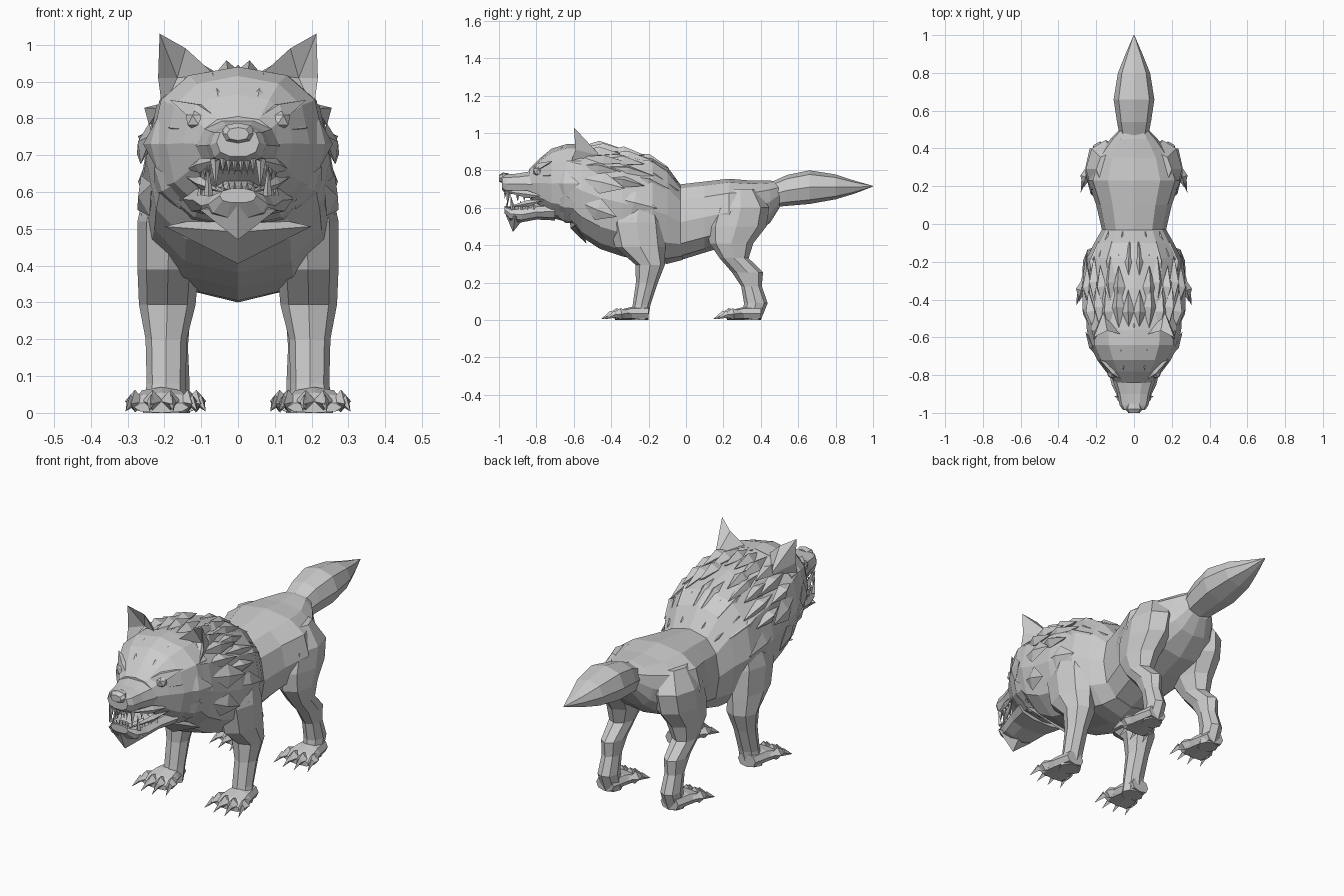
import bpy, bmesh
from math import sin, cos, radians, pi
from mathutils import Vector

cube = bpy.data.objects.get("Cube")
if cube:
    bpy.data.objects.remove(cube)


def finish(name, bm, mirror=False):
    bmesh.ops.recalc_face_normals(bm, faces=bm.faces)
    mesh = bpy.data.meshes.new(name)
    bm.to_mesh(mesh)
    bm.free()
    obj = bpy.data.objects.new(name, mesh)
    bpy.context.collection.objects.link(obj)
    if mirror:
        obj.modifiers.new("Mirror", 'MIRROR').use_mirror_merge = False


def soft(v, power=0.82):
    return (1 if v > 0 else -1) * abs(v) ** power


def across(section, angle, x=0):
    """Point on an upright slice: y, half width, bottom, top."""
    y, w, low, high = section
    return Vector((x + w * soft(cos(angle)), y,
                   (low + high) / 2 + (high - low) / 2 * soft(sin(angle))))


def level(section, angle):
    """Point on a level slice: z, centre x, half width, front, back."""
    z, x, w, front, back = section
    return Vector((x + w * cos(angle), (front + back) / 2 + (back - front) / 2 * sin(angle), z))


def loft(name, sections, point=across, sides=12, mirror=False, **extra):
    bm = bmesh.new()
    angles = [2 * pi * i / sides for i in range(sides)]
    rings = [[bm.verts.new(point(s, a, **extra)) for a in angles] for s in sections]
    for r, q in zip(rings, rings[1:]):
        for i in range(sides):
            bm.faces.new((r[i - 1], r[i], q[i], q[i - 1]))
    bm.faces.new(rings[0])
    bm.faces.new(rings[-1])
    finish(name, bm, mirror)


def spike(bm, base, tip, width, thick, normal=(0, 0, 1), mid=0.0):
    """Four-sided point; mid moves the widest place towards the tip."""
    base, tip, normal = Vector(base), Vector(tip), Vector(normal)
    along = (tip - base).normalized()
    side = along.cross(normal).normalized()
    up = side.cross(along)
    centre = base.lerp(tip, mid)
    ring = [bm.verts.new(centre + v)
            for v in (side * width, up * thick, -side * width, -up * thick)]
    ends = [bm.verts.new(base), bm.verts.new(tip)]
    for i in range(4):
        for end in ends:
            bm.faces.new((ring[i - 1], ring[i], end))


def surface(sections, y, angle):
    for a, b in zip(sections, sections[1:]):
        if a[0] >= y >= b[0]:
            f = (a[0] - y) / (a[0] - b[0])
            return across([u + (v - u) * f for u, v in zip(a, b)], angle)
    return across(sections[0] if y > sections[0][0] else sections[-1], angle)


def tufts(name, sections, rows, angles, length, width, lift, thick=0.02):
    """Locks of fur lying along a lofted surface, pointing back."""
    bm = bmesh.new()
    for k, y in enumerate(rows):
        for j, degrees in enumerate(angles):
            a = radians(degrees - 10 * (k % 2))
            out = Vector((cos(a), 0, sin(a)))
            reach = length * (1 + 0.25 * (j % 2))
            spike(bm, surface(sections, y, a) - out * 0.012,
                  surface(sections, y + reach, a) + out * lift,
                  width, thick, out, 0.45)
    finish(name, bm, True)


# Trunk, mane and tail
loft("hindquarters", [
    (.50, .075, .60, .74), (.45, .125, .52, .745), (.35, .205, .44, .745),
    (.23, .245, .40, .755), (.10, .20, .36, .74), (-.03, .17, .32, .725),
    (-.12, .15, .31, .70)])
mane = [
    (-.02, .165, .32, .71), (-.10, .21, .30, .82), (-.18, .25, .305, .87),
    (-.34, .265, .34, .91), (-.46, .255, .38, .93), (-.56, .25, .445, .94),
    (-.63, .235, .53, .935)]
loft("mane", mane)
loft("tail", [
    (.44, .07, .60, .73), (.54, .09, .61, .775), (.66, .108, .62, .80),
    (.80, .085, .645, .778), (.90, .045, .675, .745), (1.0, .002, .713, .717)], sides=8)
tufts("crest_tufts", mane, (-.56, -.43, -.30), (30, 46, 61, 75, 86), .21, .034, .008, .034)
tufts("flank_tufts", mane, (-.55, -.38), (-12, 12), .18, .06, .016)
bm = bmesh.new()
spike(bm, (0, -.62, .55), (0, -.53, .405), .20, .03, (0, -1, -.6), .3)
finish("chest_bib", bm)

# Head and muzzle
head = [(-.56, .24, .52, .94), (-.64, .235, .525, .94), (-.72, .195, .545, .915),
        (-.78, .15, .60, .865), (-.84, .10, .655, .805)]
loft("head", head)
tufts("cheek_ruff", head, (-.71,), (-64, -32, 0), .14, .07, .018)
loft("muzzle", [
    (-.74, .14, .635, .85), (-.82, .115, .65, .80), (-.90, .088, .668, .785),
    (-.96, .076, .675, .78), (-.985, .058, .695, .775)], sides=10)
loft("nose", [(-.95, .035, .735, .785), (-.98, .046, .73, .788),
              (-1.0, .03, .74, .775)], sides=8)
loft("lower_jaw", [
    (-.70, .15, .53, .63), (-.80, .122, .535, .62), (-.88, .10, .52, .605),
    (-.94, .08, .53, .605), (-.97, .05, .57, .61)], sides=10)
loft("tongue", [(-.78, .06, .595, .635), (-.88, .05, .60, .625), (-.93, .03, .60, .615)], sides=6)

bm = bmesh.new()
spike(bm, (0, -.91, .58), (0, -.925, .47), .105, .05, (0, 1, 0), .25)
finish("chin_tuft", bm)

# Lips drawn back to the mouth corners
bm = bmesh.new()
spike(bm, (.05, -.985, .69), (.14, -.76, .66), .02, .014, (1, 0, 0), .6)
spike(bm, (.045, -.965, .60), (.14, -.76, .64), .018, .013, (1, 0, 0), .6)
finish("lips", bm, True)

# Teeth
bm = bmesh.new()
spike(bm, (.062, -.95, .69), (.06, -.955, .605), .014, .013, (0, 1, 0))
spike(bm, (.08, -.925, .59), (.082, -.94, .675), .013, .012, (0, 1, 0))
for i in range(3):
    x = .009 + .016 * i
    spike(bm, (x, -.965, .69), (x, -.97, .645), .008, .008, (0, 1, 0))
    spike(bm, (x, -.955, .595), (x, -.96, .63), .008, .008, (0, 1, 0))
    y = -.90 + .035 * i
    x = .078 + .012 * i
    spike(bm, (x, y, .68), (x, y, .635), .014, .009, (1, 0, 0))
    spike(bm, (x, y + .015, .59), (x, y + .015, .64), .013, .009, (1, 0, 0))
finish("teeth", bm, True)

# Eyes, angry brows and forehead ridges
bm = bmesh.new()
bmesh.ops.create_icosphere(bm, subdivisions=1, radius=.03)
bmesh.ops.translate(bm, verts=bm.verts, vec=(.115, -.79, .795))
finish("eyes", bm, True)
bm = bmesh.new()
spike(bm, (.03, -.845, .785), (.185, -.715, .85), .034, .026, (0, -1, 1), .5)
spike(bm, (.055, -.83, .76), (.19, -.72, .775), .022, .018, (0, -1, 0), .5)
spike(bm, (.045, -.825, .80), (.07, -.66, .925), .045, .022, (0, -1, 1), .45)
finish("brows", bm, True)
bm = bmesh.new()
spike(bm, (0, -.80, .83), (0, -.52, .945), .05, .025, (0, 0, 1), .6)
finish("forehead_ridge", bm)

# Ears with a hollow front
bm = bmesh.new()
rim = [bm.verts.new(p) for p in (
    (.213, -.60, 1.03), (.142, -.565, .99), (.065, -.585, .92),
    (.205, -.625, .82), (.217, -.59, .91))]
for hub in ((.165, -.53, .91), (.16, -.46, .88)):
    centre = bm.verts.new(hub)
    for i in range(len(rim)):
        bm.faces.new((rim[i - 1], rim[i], centre))
finish("ears", bm, True)

# Legs
loft("front_legs", [
    (.68, .17, .07, -.32, -.16), (.52, .187, .086, -.41, -.12), (.39, .19, .083, -.38, -.11),
    (.295, .192, .077, -.27, -.113), (.20, .195, .056, -.268, -.15),
    (.08, .195, .053, -.285, -.19), (0, .20, .058, -.30, -.205)], level, 8, True)
loft("hind_legs", [
    (.70, .12, .08, .20, .38), (.60, .15, .105, .14, .445), (.50, .16, .097, .11, .43),
    (.41, .172, .08, .125, .36), (.33, .18, .06, .18, .335), (.255, .18, .05, .245, .412),
    (.18, .18, .044, .295, .405), (.09, .18, .048, .31, .437), (0, .18, .05, .30, .40)],
    level, 8, True)


# Paws with four clawed toes
def paw(name, x, heel):
    outline = ((0, .05, .07), (.09, .07, .07), (.15, .085, .055), (.18, .075, .03))
    loft(name + "_paws", [(heel - d, w, 0, h) for d, w, h in outline],
         sides=8, mirror=True, x=x)
    toes, claws = bmesh.new(), bmesh.new()
    for i in range(4):
        offset = (i - 1.5) * .05
        front = heel - .215 + abs(offset) * .4
        spike(toes, (x + offset * .8, front + .10, .04), (x + offset * 1.1, front - .025, .024),
              .028, .031, mid=.5)
        spike(claws, (x + offset * 1.1, front + .01, .032), (x + offset * 1.3, front - .05, .004),
              .012, .02)
    finish(name + "_toes", toes, True)
    finish(name + "_claws", claws, True)


paw("front", .208, -.20)
paw("hind", .185, .40)
